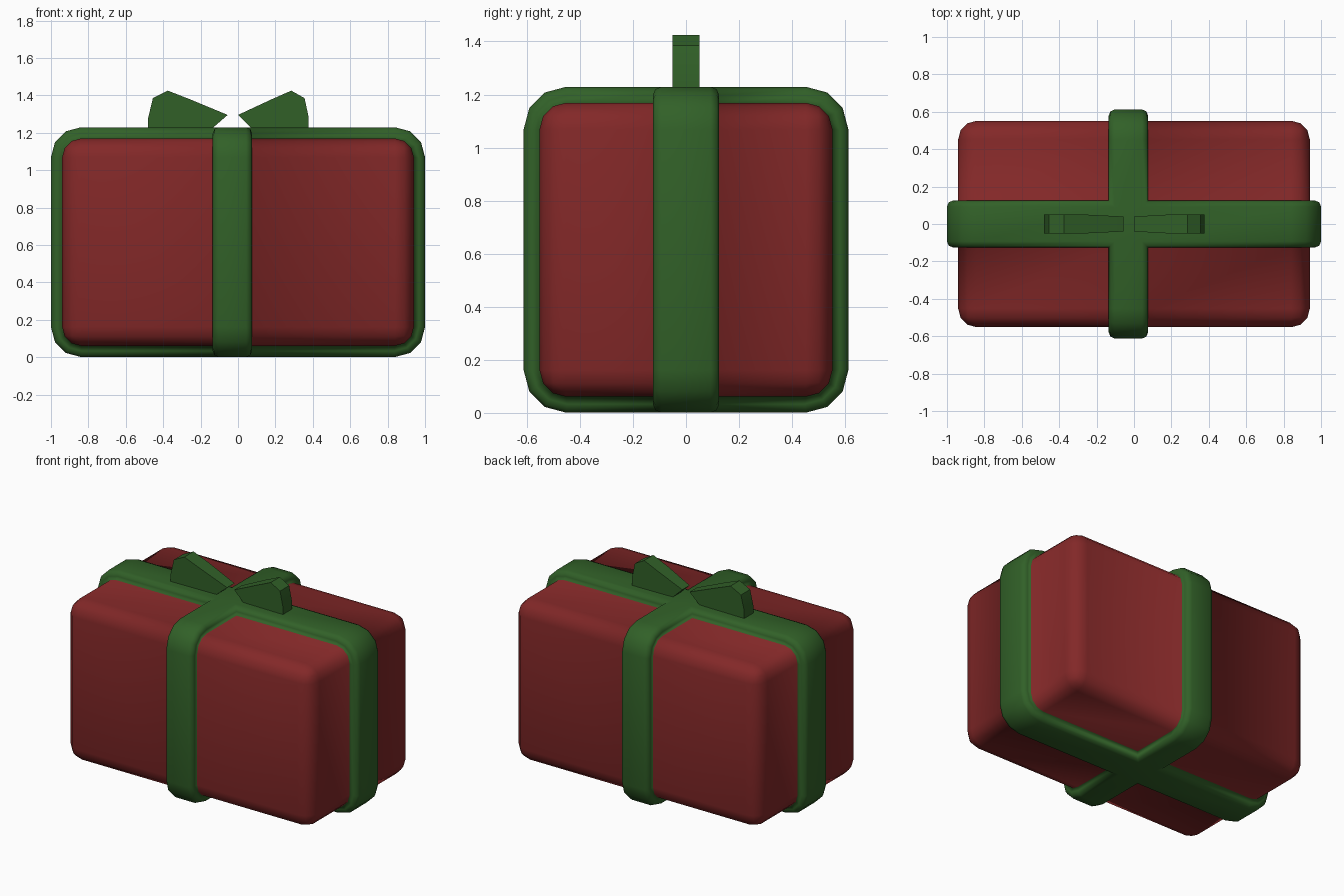
import bpy
import bmesh
import math
from mathutils import Vector

default_cube = bpy.data.objects.get("Cube")
if default_cube:
    bpy.data.objects.remove(default_cube, do_unlink=True)

HALF = Vector((0.94, 0.552, 0.554))     # half size of the box
CENTRE = Vector((0, 0, 0.615))
ROUND = 0.1                             # box corner radius
RAISE = 0.06                            # ribbon thickness
BAND_X = (-0.135, 0.075)                # ribbon going front to back
BAND_Y = (-0.125, 0.125)                # ribbon going side to side


def make_material(name, colour):
    mat = bpy.data.materials.new(name)
    mat.use_nodes = True
    mat.diffuse_color = (*colour, 1)
    for node in mat.node_tree.nodes:
        if node.type == 'BSDF_PRINCIPLED':
            node.inputs["Base Color"].default_value = (*colour, 1)
    return mat


def make_object(name, bm, materials):
    bmesh.ops.recalc_face_normals(bm, faces=bm.faces[:])
    mesh = bpy.data.meshes.new(name)
    bm.to_mesh(mesh)
    bm.free()
    for mat in materials:
        mesh.materials.append(mat)
    mesh.shade_smooth()
    obj = bpy.data.objects.new(name, mesh)
    bpy.context.scene.collection.objects.link(obj)
    return obj


def from_core(co):
    """Vector from the box's inner core to a point: the rounded box's normal."""
    core = [max(-h + ROUND, min(h - ROUND, c)) for c, h in zip(co, HALF)]
    return co - Vector(core)


def raised(vert):
    return from_core(vert.co).length > ROUND * 1.1


red = make_material("wrapping_red", (0.225, 0.021, 0.021))
green = make_material("ribbon_green", (0.031, 0.118, 0.021))

# Rounded box
bm = bmesh.new()
bmesh.ops.create_cube(bm, size=2)
bmesh.ops.scale(bm, vec=HALF, verts=bm.verts[:])
bmesh.ops.bevel(bm, geom=bm.edges[:], offset=ROUND, offset_type='OFFSET',
                segments=3, profile=0.5, affect='EDGES', material=-1)

# Cut both ribbon bands into the surface and raise them
for axis, band in enumerate((BAND_X, BAND_Y)):
    normal = Vector((axis == 0, axis == 1, 0))
    for position in band:
        bmesh.ops.bisect_plane(bm, geom=bm.verts[:] + bm.edges[:] + bm.faces[:],
                               plane_co=normal * position, plane_no=normal)
ribbon = []
for face in bm.faces:
    mid = face.calc_center_median()
    if BAND_X[0] < mid.x < BAND_X[1] or BAND_Y[0] < mid.y < BAND_Y[1]:
        ribbon.append(face)
result = bmesh.ops.extrude_face_region(bm, geom=ribbon)
for item in result["geom"]:
    if isinstance(item, bmesh.types.BMVert):
        item.co += from_core(item.co).normalized() * RAISE

# Soften the ribbon's rims
rims = [e for e in bm.edges if all(raised(v) for v in e.verts)
        and any(not raised(v) for f in e.link_faces for v in f.verts)]
bmesh.ops.bevel(bm, geom=rims, offset=0.032, offset_type='OFFSET', segments=2,
                profile=0.5, affect='EDGES', clamp_overlap=False, material=-1)

# Everything standing above the wrapping is ribbon
for face in bm.faces:
    face.material_index = int(any(raised(v) for v in face.verts))
bmesh.ops.translate(bm, vec=CENTRE, verts=bm.verts[:])
make_object("wrapped_box_with_ribbon", bm, (red, green))

# Bow loop outline: distance from the knot, height
LOOP = [(0, 1.295), (0.2, 1.378), (0.32, 1.425), (0.4, 1.385),
        (0.425, 1.28), (0.425, 1.2), (0.11, 1.2)]


def bow_loop(name, tip_x, scale):
    bm = bmesh.new()
    sides = []
    for side in (-1, 1):
        verts = [bm.verts.new((tip_x + d * scale,
                               side * (0.04 + 0.01 * min(1, d / 0.2)), z))
                 for d, z in LOOP]
        bm.faces.new(verts)
        sides.append(verts)
    a, b = sides
    for i in range(len(LOOP)):
        j = (i + 1) % len(LOOP)
        bm.faces.new((a[i], a[j], b[j], b[i]))
    obj = make_object(name, bm, (green,))
    obj.data.set_sharp_from_angle(angle=math.radians(40))


bow_loop("bow_loop_right", -0.055, -1)
bow_loop("bow_loop_left", 0, 0.89)
